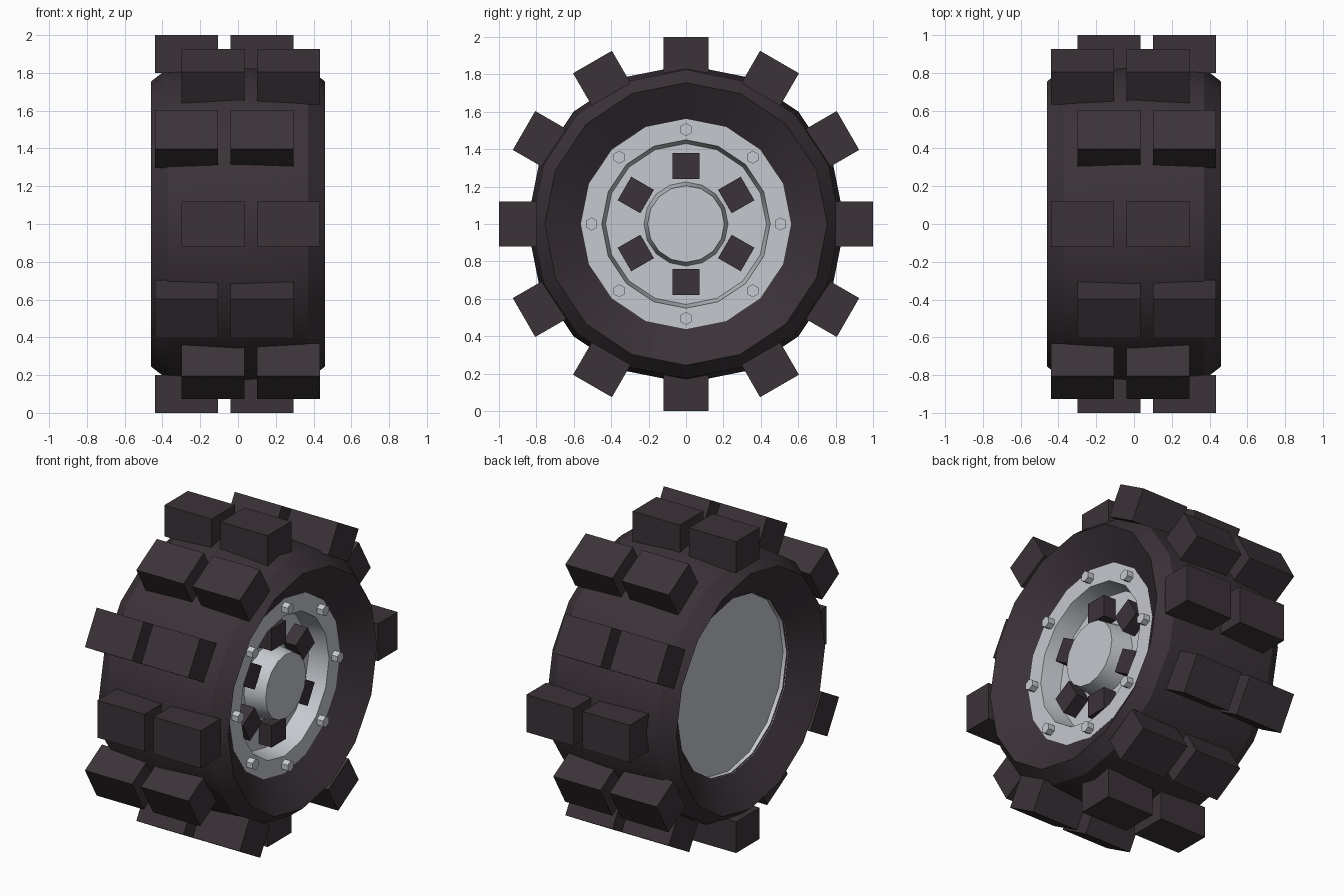
import bpy, bmesh, math
from mathutils import Matrix, Vector

if "Cube" in bpy.data.objects:
    bpy.data.objects.remove(bpy.data.objects["Cube"])

CENTRE = Vector((0, 0, 1))


def material(name, col):
    m = bpy.data.materials.new(name)
    m.diffuse_color = (*col, 1)
    m.use_nodes = True
    m.node_tree.nodes["Principled BSDF"].inputs["Base Color"].default_value = m.diffuse_color
    return m


RUBBER = material("dark rubber", (0.043, 0.032, 0.039))
METAL = material("light grey metal", (0.56, 0.58, 0.62))


def finish(bm, name, mat, smooth=False):
    bmesh.ops.recalc_face_normals(bm, faces=bm.faces)
    me = bpy.data.meshes.new(name)
    bm.to_mesh(me)
    bm.free()
    me.materials.append(mat)
    ob = bpy.data.objects.new(name, me)
    ob.location = CENTRE
    bpy.context.collection.objects.link(ob)
    if smooth:
        bpy.ops.object.select_all(action='DESELECT')
        ob.select_set(True)
        bpy.context.view_layer.objects.active = ob
        bpy.ops.object.shade_smooth_by_angle(angle=math.radians(30))
    return ob


def lathe(name, profile, mat, closed=False, sides=16):
    """Spin (x, radius) points round the x axis; open profiles get end caps."""
    bm = bmesh.new()
    rings = []
    for x, r in profile:
        rings.append([bm.verts.new((x, r * math.cos(a), r * math.sin(a)))
                      for a in (2 * math.pi * i / sides for i in range(sides))])
    pairs = list(zip(rings, rings[1:]))
    if closed:
        pairs.append((rings[-1], rings[0]))
    else:
        bm.faces.new(rings[0])
        bm.faces.new(rings[-1])
    for a, b in pairs:
        for i in range(sides):
            j = (i + 1) % sides
            bm.faces.new((a[i], a[j], b[j], b[i]))
    return finish(bm, name, mat, True)


def add_box(bm, x0, x1, r0, r1, width, angle):
    """Box sticking out radially at the given angle round the x axis."""
    m = (Matrix.Rotation(angle, 4, 'X')
         @ Matrix.Translation(((x0 + x1) / 2, (r0 + r1) / 2, 0))
         @ Matrix.Diagonal((x1 - x0, r1 - r0, width, 1)))
    bmesh.ops.create_cube(bm, size=1, matrix=m)


# Tyre carcass: crowned tread, chamfered shoulders, sidewalls sloping in to the rim
half = [(0.0, 0.85), (0.37, 0.825), (0.46, 0.755), (0.33, 0.56)]
lathe("tyre", [(-x, r) for x, r in reversed(half[1:])] + half, RUBBER, closed=True)

# Tread blocks: twelve pairs, staggered left and right
bm = bmesh.new()
for i in range(12):
    shift = 0.14 if i % 2 == 0 else 0.0
    for x0 in (-0.44, -0.04):
        add_box(bm, x0 + shift, x0 + shift + 0.335, 0.80, 1.0, 0.24, math.radians(30 * i))
finish(bm, "tread_blocks", RUBBER)

# Rim: shallow back pan, flat outer flange, recessed dish and raised hub
lathe("rim", [(-0.30, 0.557), (-0.335, 0.562), (0.332, 0.562), (0.332, 0.45),
              (0.20, 0.43), (0.20, 0.225), (0.34, 0.205)], METAL)

# Square dark blocks round the hub
bm = bmesh.new()
for i in range(6):
    add_box(bm, 0.18, 0.29, 0.24, 0.38, 0.145, math.radians(30 + 60 * i))
finish(bm, "hub_blocks", RUBBER)

# Hexagonal bolts on the flange
bm = bmesh.new()
for i in range(8):
    a = math.radians(45 * i)
    m = (Matrix.Translation((0.345, 0.505 * math.cos(a), 0.505 * math.sin(a)))
         @ Matrix.Rotation(math.pi / 2, 4, 'Y') @ Matrix.Rotation(math.pi / 2, 4, 'Z'))
    bmesh.ops.create_cone(bm, cap_ends=True, segments=6, radius1=0.035,
                          radius2=0.035, depth=0.06, matrix=m)
finish(bm, "flange_bolts", METAL)
